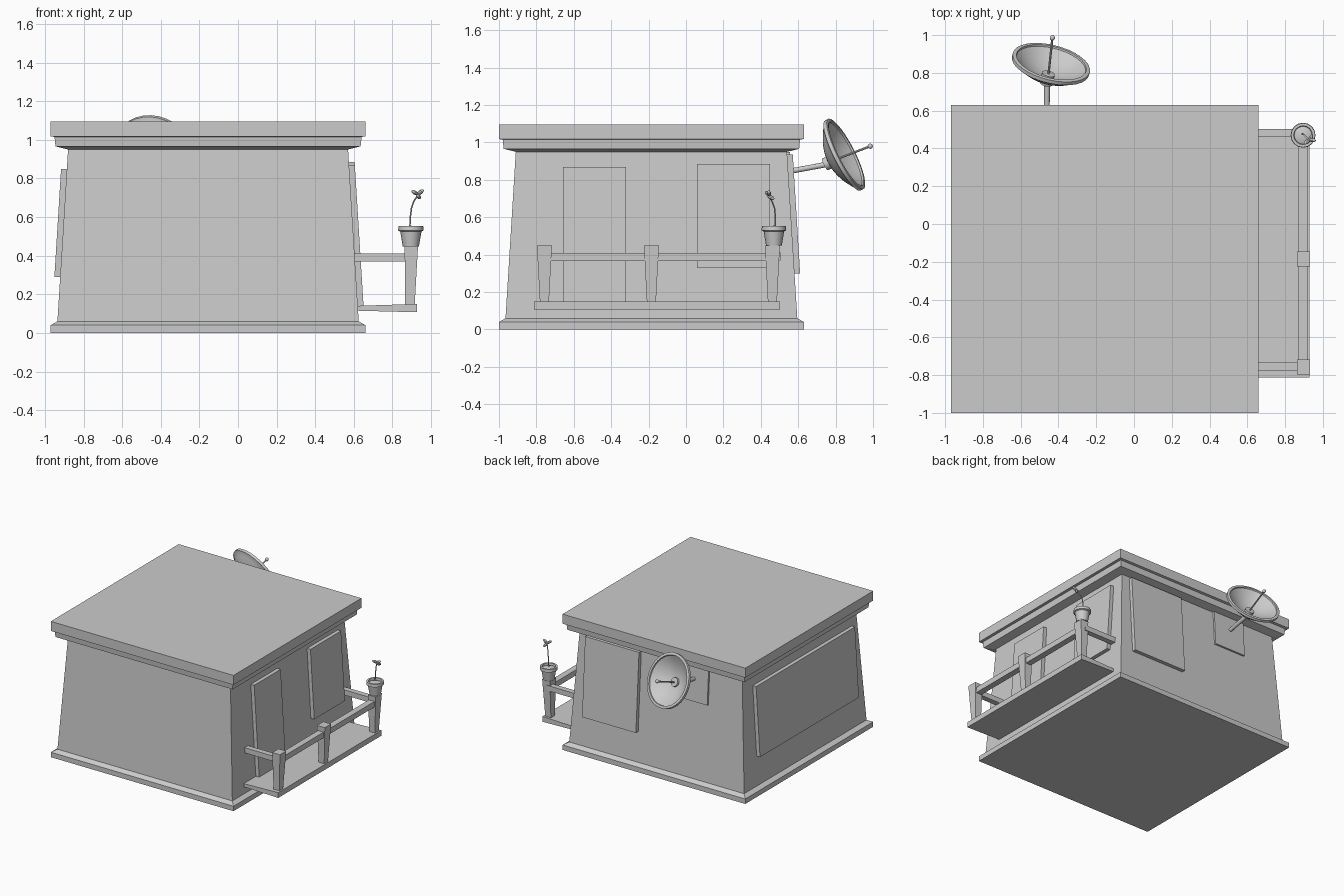
import bpy, bmesh, math
from mathutils import Vector

if "Cube" in bpy.data.objects:
    bpy.data.objects.remove(bpy.data.objects["Cube"])

CX, CY = -0.155, -0.185          # centre of the building


def finish(name, bm, smooth=False):
    bmesh.ops.recalc_face_normals(bm, faces=bm.faces)
    me = bpy.data.meshes.new(name)
    bm.to_mesh(me)
    bm.free()
    ob = bpy.data.objects.new(name, me)
    bpy.context.collection.objects.link(ob)
    if smooth:
        bpy.ops.object.select_all(action='DESELECT')
        ob.select_set(True)
        bpy.context.view_layer.objects.active = ob
        bpy.ops.object.shade_smooth_by_angle(angle=math.radians(40))
    return ob


def loft(name, rings, axis='z'):
    """Rectangular sections (t, a0, a1, b0, b1) stacked along an axis."""
    place = {'z': lambda t, a, b: (a, b, t),
             'x': lambda t, a, b: (t, a, b),
             'y': lambda t, a, b: (a, t, b)}[axis]
    bm = bmesh.new()
    loops = [[bm.verts.new(place(t, a, b)) for a, b in
              ((a0, b0), (a1, b0), (a1, b1), (a0, b1))] for t, a0, a1, b0, b1 in rings]
    for p, q in zip(loops, loops[1:]):
        for i in range(4):
            j = (i + 1) % 4
            bm.faces.new((p[i], p[j], q[j], q[i]))
    bm.faces.new(loops[0])
    bm.faces.new(loops[-1])
    return finish(name, bm)


def wall_half(z):
    return 0.78 - 0.055 * (z - 0.06) / 0.89


def panel(name, side, us, zs, panes, depth=0.03, recess=0.018):
    """Leaning wall panel: a grid of cells whose pane cells are sunk in."""
    bm = bmesh.new()
    grid = [[bm.verts.new((u, z, depth)) for z in zs] for u in us]
    sunk = []
    for i in range(len(us) - 1):
        for j in range(len(zs) - 1):
            f = bm.faces.new((grid[i][j], grid[i+1][j], grid[i+1][j+1], grid[i][j+1]))
            if (i, j) in panes:
                sunk.append(f)
    rim = [e for e in bm.edges if e.is_boundary]
    if sunk:
        bmesh.ops.inset_individual(bm, faces=sunk, thickness=0.008, depth=-recess)
    ext = bmesh.ops.extrude_edge_only(bm, edges=rim)['geom']
    for v in ext:
        if isinstance(v, bmesh.types.BMVert):
            v.co.z = -0.02
    bmesh.ops.holes_fill(bm, edges=[e for e in bm.edges if e.is_boundary], sides=0)
    for v in bm.verts:
        u, z, d = v.co
        h = wall_half(z) + d
        v.co = {'right': (CX + h, u, z), 'left': (CX - h, u, z),
                'back': (u, CY + h, z)}[side]
    return finish(name, bm)


def revolve(name, profile, centre, axis=(0, 0, 1), n=24):
    """Turn an (r, h) profile round an axis through centre."""
    bm = bmesh.new()
    vs = [bm.verts.new((r, 0, h)) for r, h in profile]
    es = [bm.edges.new(p) for p in zip(vs, vs[1:])]
    bmesh.ops.spin(bm, geom=vs + es, axis=(0, 0, 1), cent=(0, 0, 0),
                   angle=math.tau, steps=n, use_merge=True)
    bmesh.ops.remove_doubles(bm, verts=bm.verts, dist=1e-5)
    q = Vector((0, 0, 1)).rotation_difference(Vector(axis))
    for v in bm.verts:
        v.co = q @ v.co + Vector(centre)
    return finish(name, bm, True)


def rod(name, a, b, r, n=10):
    d = Vector(b) - Vector(a)
    return revolve(name, [(0, 0), (r, 0), (r, d.length), (0, d.length)], a, d, n)


def ball(name, centre, r, squash=1.0, axis=(0, 0, 1), n=12):
    prof = [(r * math.sin(math.pi * i / 8) if 0 < i < 8 else 0,
             -r * squash * math.cos(math.pi * i / 8)) for i in range(9)]
    return revolve(name, prof, centre, axis, n)


# Building: plinth, leaning walls, cornice and flat roof
loft('building', [(z, CX - h, CX + h, CY - h, CY + h) for z, h in
     ((0, .815), (.04, .815), (.06, .78), (.95, .725), (.966, .79),
      (1.015, .795), (1.018, .815), (1.095, .815))])

# Door and windows
panel('door', 'right', (-.658, -.625, -.342, -.32), (.14, .17, .785, .87), {(1, 1)})
panel('side_window', 'right', (.06, .096, .24, .278, .42, .45),
      (.33, .415, .82, .885), {(1, 1), (3, 1)})
panel('back_window', 'back', (.02, .065, .24, .28, .45, .50),
      (.30, .38, .86, .935), {(1, 1), (3, 1)})
panel('wide_window', 'left', (-.845, -.80, -.64, -.595, .125, .17, .335, .415),
      (.29, .36, .78, .85), {(1, 1), (3, 1), (5, 1)})

# Balcony floor, posts and rails
loft('balcony_floor', [(.58, -.813, .503, .116, .139), (.928, -.813, .503, .107, .15)], 'x')
for i, y in enumerate((-.757, -.185, .462)):
    loft(f'balcony_post_{i}', [(.145, .865, .915, y - .024, y + .024),
                               (.45, .863, .932, y - .04, y + .04)])
loft('front_rail', [(-.757, .87, .92, .365, .41), (.462, .87, .92, .365, .41)], 'y')
for i, y in enumerate((-.755, .482)):
    loft(f'side_rail_{i}', [(.58, y - .022, y + .022, .37, .412),
                            (.89, y - .022, y + .022, .37, .412)], 'x')

# Flower pot with soil, stem and leaves
px, py = .895, .47
revolve('flower_pot', [(0, .448), (.042, .448), (.055, .525), (.066, .53), (.064, .553),
                       (.05, .553), (.047, .538), (0, .556)], (px, py, 0), n=16)
cu = bpy.data.curves.new('stem', 'CURVE')
cu.dimensions = '3D'
cu.bevel_depth = .004
cu.bevel_resolution = 1
sp = cu.splines.new('POLY')
path = [(.89, .476, .545), (.892, .478, .6), (.899, .473, .65), (.912, .46, .685), (.926, .446, .705)]
sp.points.add(len(path) - 1)
for p, c in zip(sp.points, path):
    p.co = (*c, 1)
bpy.context.collection.objects.link(bpy.data.objects.new('stem', cu))
for i, (d, c) in enumerate((((-.8, -.6, .5), (.916, .436, .726)),
                            ((.8, -.1, .6), (.944, .444, .728)),
                            ((.3, .6, -.3), (.935, .454, .706)))):
    ball(f'leaf_{i}', c, .011, 2.0, d, 8)

# Satellite dish: wall plate, arm, knuckle, bowl and feed
panel('dish_plate', 'back', (-.59, -.31), (.67, .95), set(), .015)
rod('dish_arm', (-.462, .55, .845), (-.46, .75, .882), .015)
axis = Vector((.22, .87, .44)).normalized()
rim = Vector((-.437, .857, .94))
rod('dish_knuckle', rim - axis * .13, rim - axis * .07, .035, 12)
R, D, N = .2, .08, 8
outer = [(R * i / N, -.025 - D * (1 - (i / N) ** 2)) for i in range(N + 1)]
inner = [((R - .012) * i / N, -.01 - D * (1 - (i / N) ** 2)) for i in range(N, -1, -1)]
lip = [(R + .01, -.022), (R + .01, -.002), (R, .002), (R - .01, 0)]
revolve('dish_bowl', outer + lip + inner, rim, axis, 32)
tip = (-.432, .985, .98)
rod('dish_feed', (-.453, .79, .905), tip, .006, 8)
ball('feed_tip', tip, .014)
